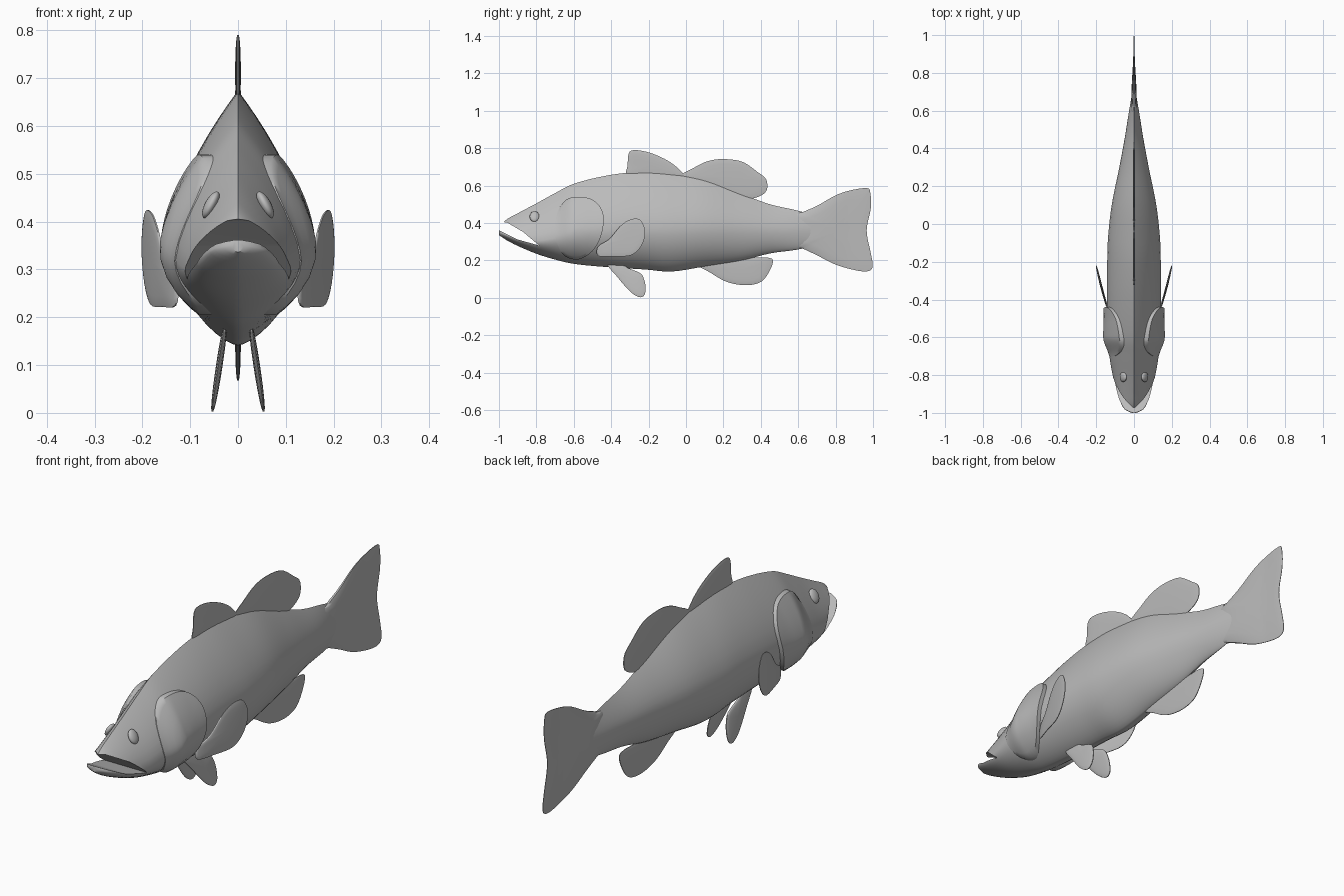
import bpy, bmesh, math
from mathutils import Vector

if "Cube" in bpy.data.objects:
    bpy.data.objects.remove(bpy.data.objects["Cube"])

grey = bpy.data.materials.new("plain_grey")
grey.diffuse_color = (0.5, 0.5, 0.5, 1)
grey.use_nodes = True
grey.node_tree.nodes["Principled BSDF"].inputs["Base Color"].default_value = grey.diffuse_color

# body stations: y, top z, bottom z, half width, height of widest point
BODY = [(-1.0, .366, .336, .012, .350), (-.985, .395, .325, .045, .345),
        (-.955, .422, .306, .066, .335), (-.90, .452, .278, .088, .318),
        (-.80, .505, .236, .113, .305), (-.70, .560, .205, .130, .320),
        (-.60, .610, .182, .140, .345), (-.40, .658, .163, .143, .365),
        (-.22, .674, .152, .142, .370), (-.08, .664, .141, .138, .370),
        (.10, .632, .168, .118, .375), (.30, .555, .200, .078, .370),
        (.45, .500, .238, .050, .362), (.60, .466, .259, .026, .360),
        (.72, .430, .290, .005, .360)]


def station(y):
    """Smooth interpolation of the body table."""
    y = min(max(y, BODY[0][0]), BODY[-1][0])
    i = 0
    while i < len(BODY) - 2 and y > BODY[i + 1][0]:
        i += 1
    a, b = BODY[i], BODY[i + 1]
    p, q = BODY[max(i - 1, 0)], BODY[min(i + 2, len(BODY) - 1)]
    h = b[0] - a[0]
    t = (y - a[0]) / h
    out = []
    for k in range(1, 5):
        m0 = (b[k] - p[k]) / (b[0] - p[0]) * h
        m1 = (q[k] - a[k]) / (q[0] - a[0]) * h
        out.append((2*t**3 - 3*t*t + 1) * a[k] + (t**3 - 2*t*t + t) * m0
                   + (3*t*t - 2*t**3) * b[k] + (t**3 - t*t) * m1)
    return out


def half_width(y, z):
    """Ridged back, rounder belly."""
    top, bot, w, zc = station(y)
    if z >= zc:
        return w * (1 - min(1, (z - zc) / (top - zc)) ** 1.6)
    return w * (1 - min(1, (zc - z) / (zc - bot)) ** 2) ** .7


def finish(name, bm, angle=40):
    bmesh.ops.recalc_face_normals(bm, faces=bm.faces)
    me = bpy.data.meshes.new(name)
    bm.to_mesh(me)
    bm.free()
    ob = bpy.data.objects.new(name, me)
    bpy.context.collection.objects.link(ob)
    me.materials.append(grey)
    bpy.ops.object.select_all(action='DESELECT')
    ob.select_set(True)
    bpy.context.view_layer.objects.active = ob
    if angle:
        bpy.ops.object.shade_smooth_by_angle(angle=math.radians(angle))
    return ob


def smooth_loop(pts, n=5):
    """Closed Catmull-Rom curve through the points."""
    out = []
    for i in range(len(pts)):
        p, a, b, q = (Vector(pts[(i + k) % len(pts)]) for k in (-1, 0, 1, 2))
        for j in range(n):
            t = j / n
            out.append(.5 * (2*a + (b - p)*t + (2*p - 5*a + 4*b - q)*t*t
                             + (3*a - p - 3*b + q)*t**3))
    return out


def skin(bm, rings, tip=None):
    for r, s in zip(rings, rings[1:]):
        for i in range(len(r)):
            j = (i + 1) % len(r)
            bm.faces.new((r[i], r[j], s[j], s[i]))
    if tip:
        r = rings[-1]
        for i in range(len(r)):
            bm.faces.new((r[i], r[(i + 1) % len(r)], tip))


def fin(name, outline, thick, xpos=lambda y, z: 0, side=1):
    """Lens-shaped blade from a side outline (y, z)."""
    loop = smooth_loop(outline)
    c = sum(loop, Vector((0, 0))) / len(loop)
    bm = bmesh.new()

    def vert(p, s, d):
        t = thick(p.y_ if hasattr(p, "y_") else p[0])
        x = xpos(p[0], p[1]) + d * t * (.25 + .75 * math.sqrt(max(0, 1 - s * s)))
        return bm.verts.new((side * x, p[0], p[1]))
    edges = []
    for d in (1, -1):
        rings = [[vert(c + (p - c) * s, s, d) for p in loop] for s in (1, .93, .75, .5, .25)]
        skin(bm, rings, vert(c, 0, d))
        edges.append(rings[0])
    skin(bm, edges)
    return finish(name, bm, 60)


# body: loft of ridged cross-sections
bm = bmesh.new()
N, R = 64, 20
rings = []
for i in range(N + 1):
    y = -1 + 1.72 * (i / N) ** 1.3
    top, bot, w, zc = station(y)
    right = []
    for k in range(R + 1):
        a = math.pi * (k / R - .5)
        z = zc + math.sin(a) * ((top - zc) if a > 0 else (zc - bot))
        right.append((half_width(y, z) if 0 < k < R else 0, z))
    pts = right + [(-x, z) for x, z in right[-2:0:-1]]
    rings.append([bm.verts.new((x, y, z)) for x, z in pts])
skin(bm, rings)
bm.faces.new(rings[0])
bm.faces.new(rings[-1])
body = finish("body", bm, 0)

# open mouth: wedge cut out of the head
wedge = [(-.785, .280), (-.87, .352), (-.955, .402), (-1.1, .425),
         (-1.1, .405), (-1.0, .362), (-.90, .312)]
bm = bmesh.new()
ends = [[bm.verts.new((x, y, z)) for y, z in wedge] for x in (-.3, .3)]
skin(bm, ends)
for e in ends:
    bm.faces.new(e)
cutter = finish("mouth_cutter", bm, 0)
cutter.hide_render = True
mod = body.modifiers.new("mouth", 'BOOLEAN')
mod.operation, mod.solver, mod.object = 'DIFFERENCE', 'EXACT', cutter
bpy.context.view_layer.objects.active = body
bpy.ops.object.modifier_apply(modifier=mod.name)
bpy.data.objects.remove(cutter)
body.select_set(True)
bpy.ops.object.shade_smooth_by_angle(angle=math.radians(40))

# middle fins and tail
fin("front_dorsal_fin", [(-.31, .65), (-.312, .71), (-.305, .775), (-.27, .79), (-.19, .775),
    (-.10, .735), (-.035, .685), (-.02, .645), (-.16, .63)], lambda y: .006)
fin("rear_dorsal_fin", [(-.03, .645), (.05, .70), (.12, .732), (.20, .742), (.30, .728),
    (.38, .675), (.43, .63), (.425, .565), (.35, .53), (.27, .54), (.10, .60)], lambda y: .006)
fin("anal_fin", [(.06, .185), (.13, .135), (.22, .085), (.32, .068), (.40, .085), (.445, .14),
    (.465, .20), (.43, .216), (.35, .215), (.22, .215)], lambda y: .006)
fin("tail_fin", [(.57, .43), (.63, .461), (.70, .492), (.80, .548), (.88, .575), (.965, .587),
    (.985, .565), (.988, .48), (.966, .36), (.988, .24), (.998, .17), (.975, .143), (.91, .147),
    (.80, .178), (.70, .228), (.63, .261), (.57, .29)],
    lambda y: max(.004, .023 - .065 * (y - .58)))

for side, word in ((1, "right"), (-1, "left")):
    # paired fins
    fin(word + "_pectoral_fin", [(-.47, .225), (-.39, .222), (-.30, .226), (-.25, .262),
        (-.222, .32), (-.222, .375), (-.25, .42), (-.30, .418), (-.35, .385), (-.41, .315),
        (-.47, .275)], lambda y: .006,
        lambda y, z: .125 + .075 * max(0, (y + .48) / .26) ** .8, side)
    fin(word + "_pelvic_fin", [(-.42, .18), (-.37, .115), (-.30, .035), (-.25, .004),
        (-.222, .016), (-.216, .06), (-.228, .11), (-.25, .135), (-.31, .16), (-.36, .19)],
        lambda y: .007, lambda y, z: .054 - .15 * z, side)

    # gill cover: raised plate that flares over the body at the back
    loop = smooth_loop([(-.44, .42), (-.455, .48), (-.50, .525), (-.57, .54), (-.64, .525),
                        (-.69, .45), (-.70, .34), (-.66, .235), (-.58, .205), (-.50, .25),
                        (-.455, .33)])
    c = Vector((-.58, .375))
    bm = bmesh.new()

    def plate(p, sunk=0):
        t = min(1, max(0, (p[0] + .70) / .10))
        lift = .002 + .022 * t * t * (3 - 2 * t) - .006 * min(1, max(0, (p[0] + .6) / .1))
        return bm.verts.new((side * (half_width(*p) + lift - sunk), p[0], p[1]))
    rings = [[plate(p, .04) for p in loop]]
    for s in (1, .9, .75, .55, .35, .15):
        rings.append([plate(c + (p - c) * s) for p in loop])
    skin(bm, rings, plate(c))
    bm.faces.new(rings[0])
    finish(word + "_gill_cover", bm, 50)

    # eye
    bm = bmesh.new()
    bmesh.ops.create_uvsphere(bm, u_segments=20, v_segments=12, radius=1)
    for v in bm.verts:
        x, y, z = v.co
        v.co = (side * (half_width(-.81, .435) + .004 + .014 * x - .012 * z),
                -.81 + .026 * y, .435 + .028 * z)
    finish(word + "_eye", bm, 60)
